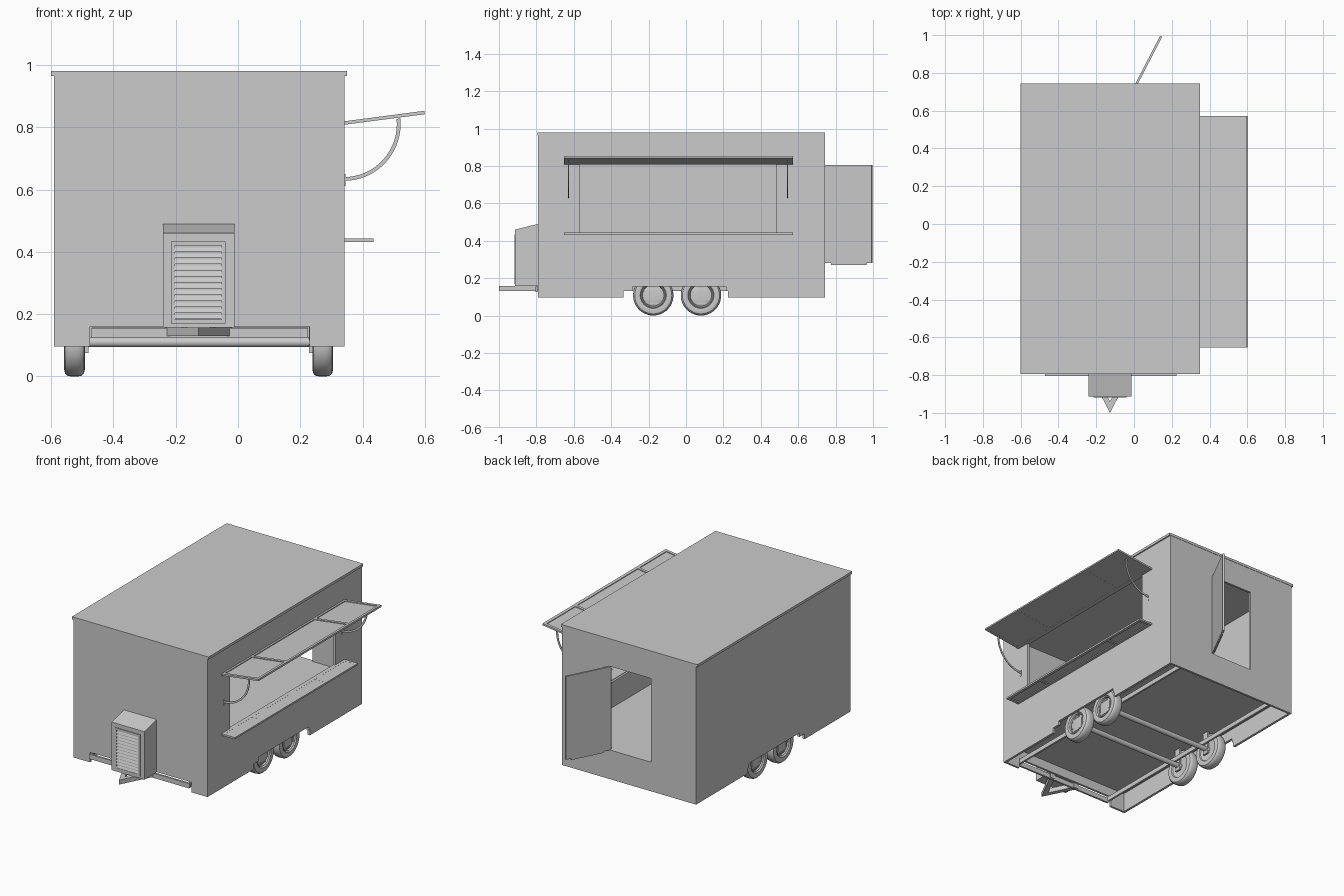
import bpy, bmesh
from math import sin, cos, pi, atan2
from mathutils import Vector, Matrix

if "Cube" in bpy.data.objects:
    bpy.data.objects.remove(bpy.data.objects["Cube"])


def make(name, bm, mat=None):
    bmesh.ops.recalc_face_normals(bm, faces=bm.faces)
    me = bpy.data.meshes.new(name)
    bm.to_mesh(me)
    bm.free()
    ob = bpy.data.objects.new(name, me)
    bpy.context.collection.objects.link(ob)
    if mat:
        ob.matrix_world = mat
    return ob


def add_box(bm, x, y, z):
    m = Matrix.Translation(((x[0]+x[1])/2, (y[0]+y[1])/2, (z[0]+z[1])/2)) @ \
        Matrix.Diagonal((x[1]-x[0], y[1]-y[0], z[1]-z[0], 1))
    bmesh.ops.create_cube(bm, size=1, matrix=m)


def boxes(name, items, mat=None):
    bm = bmesh.new()
    for b in items:
        add_box(bm, *b)
    return make(name, bm, mat)


def prism(name, pts, offset):
    bm = bmesh.new()
    f = bm.faces.new([bm.verts.new(p) for p in pts])
    r = bmesh.ops.extrude_face_region(bm, geom=[f])
    bmesh.ops.translate(bm, vec=Vector(offset),
                        verts=[v for v in r['geom'] if isinstance(v, bmesh.types.BMVert)])
    return make(name, bm)


def smooth(ob, angle=0.6):
    bpy.ops.object.select_all(action='DESELECT')
    ob.select_set(True)
    bpy.context.view_layer.objects.active = ob
    bpy.ops.object.shade_smooth_by_angle(angle=angle)


def bake(ob):
    dg = bpy.context.evaluated_depsgraph_get()
    me = bpy.data.meshes.new_from_object(ob.evaluated_get(dg))
    name = ob.name
    bpy.data.objects.remove(ob)
    new = bpy.data.objects.new(name, me)
    bpy.context.collection.objects.link(new)
    return new


# Hollow body with window, door, front notch and stepped wheel openings
body = boxes("body_shell", [((-.59, .342), (-.791, .742), (.097, .967))])
cuts = [
    [((-.575, .327), (-.778, .728), (.0, .952))],          # interior
    [((.28, .40), (-.57, .48), (.44, .81))],               # serving window
    [((-.275, .01), (.68, .80), (.28, .806))],             # door
    [((-.475, .23), (-.85, -.70), (.05, .16))],            # front notch
    [((.28, .5), (-.335, .225), (.05, .13))],              # lower wheel step, right
    [((.28, .5), (-.285, .215), (.04, .155))],             # upper wheel step, right
    [((-.7, -.5), (-.335, .225), (.05, .13))],             # lower wheel step, left
    [((-.7, -.5), (-.285, .215), (.04, .155))],            # upper wheel step, left
]
cutters = []
for i, c in enumerate(cuts):
    cut = boxes("cutter_%d" % i, c)
    cut.hide_render = True
    cutters.append(cut)
    mod = body.modifiers.new("cut", 'BOOLEAN')
    mod.operation, mod.solver, mod.object = 'DIFFERENCE', 'EXACT', cut
bpy.context.view_layer.update()
body = bake(body)
for c in cutters:
    bpy.data.objects.remove(c)

boxes("roof", [((-.60, .35), (-.793, .744), (.964, .98))])
# Raised floor level with the door sill
boxes("floor", [((-.575, .327), (-.778, .728), (.218, .28))])

# Underframe: long rails and end bars
frame = [((x, x+.012), (-.79, .715), (.13, .158)) for x in (-.47, .213)]
frame += [((-.47, .225), (-.805, -.793), (.125, .155)),
          ((-.47, .225), (.703, .715), (.13, .158))]
boxes("underframe", frame)

# Tow hitch: V of two beams meeting at the tip
for s, n in ((1, "right"), (-1, "left")):
    cx = -.127
    pts = [(cx, -1.0), (cx+s*.108, -.79), (cx+s*.074, -.79), (cx, -.94)]
    prism("tow_beam_" + n, [(x, y, .13) for x, y in pts], (0, 0, .028))

# Front equipment box with louvred panel
prism("equipment_box", [(-.24, y, z) for y, z in
      ((-.913, .158), (-.913, .46), (-.79, .49), (-.79, .158))], (.228, 0, 0))
x0, x1, z0, z1, t = -.215, -.04, .17, .434, .013
boxes("louvre_frame", [
    ((x0, x0+t), (-.918, -.91), (z0, z1)), ((x1-t, x1), (-.918, -.91), (z0, z1)),
    ((x0+t, x1-t), (-.918, -.91), (z0, z0+t)), ((x0+t, x1-t), (-.918, -.91), (z1-t, z1))])
for i in range(12):
    z = .184 + i*.0196
    prism("louvre_slat", [(x0+t, y, q) for y, q in
          ((-.913, z+.015), (-.918, z+.003), (-.918, z), (-.913, z))], (x1-x0-2*t, 0, 0))


def framed_panel(name, w, ya, yb, h, sheet, divs, mat):
    # thin sheet with raised rim and dividers
    b = .018
    it = [((.001, w-.001), (ya+.001, yb-.001), sheet),
          ((0, b), (ya, yb), (0, h)), ((w-b, w), (ya, yb), (0, h)),
          ((b, w-b), (ya, ya+b), (0, h)), ((b, w-b), (yb-b, yb), (0, h))]
    it += [((b, w-b), (d-b/2, d+b/2), (0, h)) for d in divs]
    return boxes(name, it, mat)


# Raised awning and serving shelf
tilt = Matrix.Translation((.34, 0, .808)) @ Matrix.Rotation(-atan2(.034, .26), 4, 'Y')
framed_panel("awning", .262, -.653, .571, .011, (.0005, .006), (-.36, .26), tilt)
framed_panel("serving_shelf", .095, -.653, .571, .011, (.006, .0105), (-.36, .26),
             Matrix.Translation((.34, 0, .432)))

# Flat curved awning struts with wall brackets
for y in (-.628, .543):
    arc = [-pi/2 + i/16*(pi/2 + .1) for i in range(17)]
    pts = [(.34 + r*cos(a), y-.002, .81 + r*sin(a))
           for r, seq in ((.182, arc), (.170, arc[::-1])) for a in seq]
    smooth(prism("awning_strut", pts, (0, .004, 0)))
    boxes("strut_bracket", [((.339, .345), (y-.004, y+.004), (.612, .65))])

# Open door, hinged at its right edge, with a kick strip
hinge = Matrix.Translation((.008, .744, 0)) @ Matrix.Rotation(atan2(.252, .13), 4, 'Z')
boxes("door", [((0, .284), (-.012, 0), (.281, .804)),
               ((.04, .25), (-.010, -.002), (.271, .284))], hinge)


def lathe(name, profile, mat, steps=40):
    # profile of (axial, radius) turned about the x axis
    bm = bmesh.new()
    vs = [bm.verts.new((a, 0, r)) for a, r in profile]
    es = [bm.edges.new(p) for p in zip(vs, vs[1:])]
    bmesh.ops.spin(bm, geom=vs+es, cent=(0, 0, 0), axis=(1, 0, 0), angle=2*pi,
                   steps=steps, use_duplicate=False)
    bmesh.ops.remove_doubles(bm, verts=bm.verts, dist=1e-5)
    ob = make(name, bm, mat)
    smooth(ob)
    return ob


# Wheels: tyre, shallow rim and four rim slots; axles between
tyre = [(.024, .066), (.031, .070), (.0335, .085), (.030, .099), (.022, .106), (.010, .108)]
tyre = tyre + [(-a, r) for a, r in reversed(tyre)]
rim_out = [(.024, .067), (.028, .064), (.026, .060), (.017, .057), (.020, .048), (.022, .030),
           (.022, 0)]
rim_back = [(-.024, .067), (-.022, .060), (-.022, 0)]
for y in (-.175, .08):
    for x, s in ((.272, 1), (-.525, -1)):
        m = Matrix.Translation((x, y, .108)) @ Matrix.Rotation(0 if s > 0 else pi, 4, 'Z')
        lathe("tyre", tyre, m)
        lathe("rim", rim_out, m)
        lathe("rim_back", rim_back, m)
        for k in range(4):
            ms = m @ Matrix.Rotation(k*pi/2, 4, 'X')
            boxes("rim_slot", [((.016, .0235), (-.024, .024), (.038, .047))], ms)
    lathe("axle", [(-.51, 0), (-.51, .016), (.26, .016), (.26, 0)],
          Matrix.Translation((0, y, .110)), 20)

# Small spring hangers beside the wheels
boxes("axle_mounts", [((x, x+.012), (y-.02, y+.02), (.075, .218))
                      for x in (-.492, .228) for y in (-.175, .08)])
